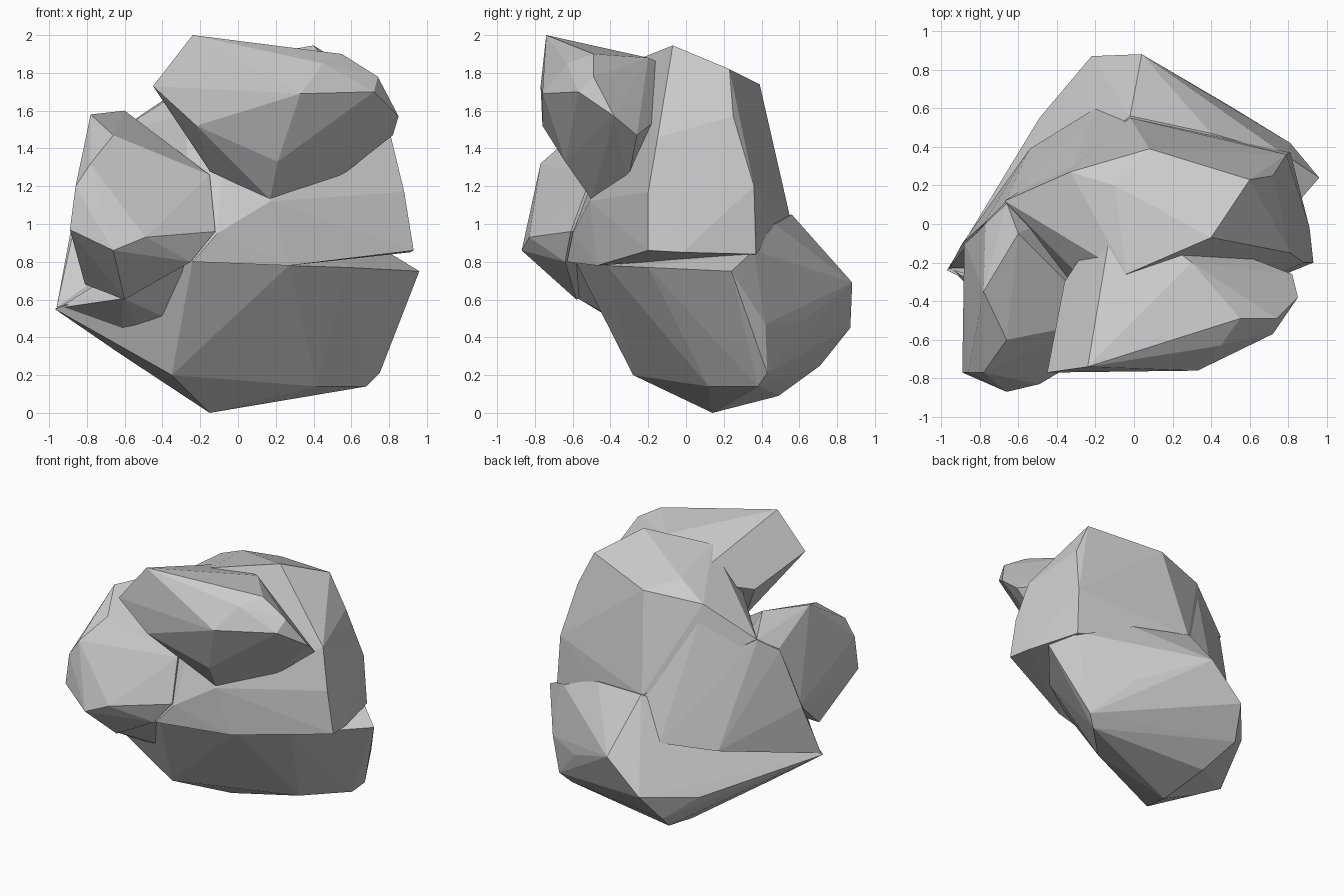
import bpy, bmesh


def chunk(name, points):
    """One faceted stone mass: the convex hull of its corner points."""
    bm = bmesh.new()
    for p in points:
        bm.verts.new(p)
    res = bmesh.ops.convex_hull(bm, input=bm.verts)
    loose = {v for v in res["geom_interior"] if isinstance(v, bmesh.types.BMVert)}
    bmesh.ops.delete(bm, geom=list(loose), context='VERTS')
    bmesh.ops.recalc_face_normals(bm, faces=bm.faces)
    me = bpy.data.meshes.new(name)
    bm.to_mesh(me)
    bm.free()
    ob = bpy.data.objects.new(name, me)
    bpy.context.collection.objects.link(ob)
    return ob


# Lower body: narrow foot, undercut front, swollen back
rock = chunk("rock", [
    (-.97, -.24, .55), (-.35, -.28, .2), (-.62, -.1, .31),
    (-.15, .14, 0), (-.2, .49, .09), (.02, -.08, .22), (.42, .12, .14),
    (.68, .38, .14), (.75, .43, .21), (.81, .42, .47), (.96, .24, .75),
    (.5, .61, .48), (.04, .88, .69), (-.22, .87, .45), (-.3, .71, .25),
    (-.49, .55, .4), (-.24, -.59, .81), (.27, -.42, .78), (.58, -.2, .77),
    (-.02, .56, 1.05), (.4, .47, 1.0), (.78, .36, .86)])

# Upper body: diagonal front ledge, right wall and sloping back
upper = chunk("upper_body", [
    (.93, -.2, .86), (.91, -.02, .85), (.27, -.47, .78), (-.24, -.63, .8),
    (.88, -.2, 1.17), (.81, -.15, 1.46), (.79, .36, 1.2), (.72, .25, 1.57),
    (.6, .23, 1.82), (.4, -.07, 1.945), (-.04, -.26, 1.87), (-.1, .2, 1.81),
    (.08, .39, 1.74), (-.33, .27, 1.7), (-.02, .55, 1.04), (.4, .46, .98),
    (.81, .37, .84), (-.67, .12, 1.47), (.17, -.51, 1.12),
    (.5, -.32, 1.19), (-.11, -.6, .95), (-.35, .02, 1.56),
    (-.28, -.27, 1.58)])

# Left lump and the forward lip of the ledge
lump = chunk("left_lump", [
    (-.6, -.05, 1.6), (-.78, -.35, 1.58), (-.77, 0, 1.38), (-.66, .11, 1.46),
    (-.45, -.27, 1.43), (-.86, -.77, 1.2), (-.89, -.77, .97),
    (-.66, -.87, .86), (-.49, -.83, .93), (-.78, -.77, 1.32),
    (-.66, -.6, 1.47), (-.45, -.55, 1.31), (-.88, -.09, .95),
    (-.81, -.42, .68), (-.6, -.58, .6),
    (-.12, -.61, .96), (-.25, -.64, .8), (-.15, -.5, 1.26), (-.3, .1, 1.0)])

# Low wedge under the left lump
wedge = chunk("left_wedge", [
    (-.95, -.23, .555), (-.61, -.57, .605), (-.53, -.38, .49),
    (-.37, -.38, .5), (-.62, -.12, .34), (-.75, -.36, .68),
    (-.3, -.3, .72), (-.28, -.58, .8)])

# Left back flank joining lump, foot and upper body
flank = chunk("back_flank", [
    (-.03, .54, 1.03), (-.67, .11, 1.46), (-.78, 0, 1.37), (-.89, -.1, .94),
    (-.96, -.23, .56), (-.54, .39, .7), (-.2, -.2, 1.1), (-.33, .26, 1.68),
    (-.1, .19, 1.6), (-.2, .6, .75), (-.6, -.2, .6)])

# Overhanging head
head = chunk("head", [
    (-.24, -.74, 2), (-.45, -.77, 1.73), (-.22, -.76, 1.52),
    (.33, -.76, 1.69), (.21, -.64, 1.33), (.85, -.38, 1.57),
    (.72, -.57, 1.7), (.74, -.49, 1.78), (.55, -.49, 1.9),
    (.45, -.63, 1.85), (.3, -.2, 1.88), (.17, -.5, 1.13),
    (.49, -.31, 1.21), (.82, -.26, 1.47), (-.15, -.49, 1.28),
    (-.36, -.3, 1.6), (-.1, .1, 1.75)])

# Fuse the masses into one stone
parts = (upper, lump, wedge, flank, head)
for part in parts:
    mod = rock.modifiers.new("fuse_" + part.name, 'BOOLEAN')
    mod.operation = 'UNION'
    mod.solver = 'EXACT'
    mod.object = part
bpy.context.view_layer.update()
fused = bpy.data.meshes.new_from_object(
    rock.evaluated_get(bpy.context.evaluated_depsgraph_get()))
rock.modifiers.clear()
rock.data = fused
for part in parts:
    bpy.data.objects.remove(part)
